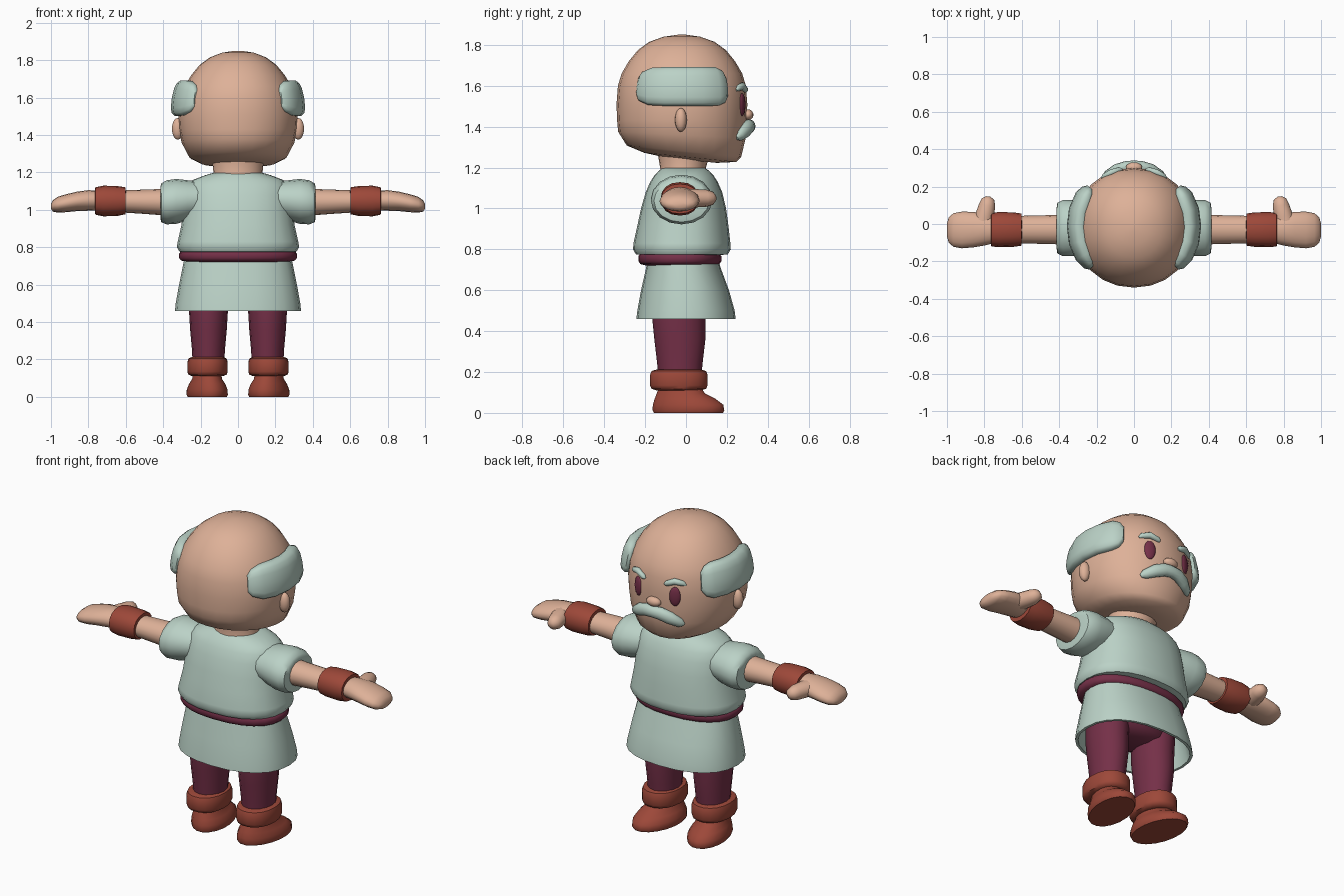
import bpy, bmesh, math
from mathutils import Vector, Matrix


def srgb(r, g, b):
    f = lambda c: (c / 255 / 12.92) if c < 10 else ((c / 255 + 0.055) / 1.055) ** 2.4
    return (f(r), f(g), f(b), 1)


def material(name, rgb):
    m = bpy.data.materials.new(name)
    m.diffuse_color = srgb(*rgb)
    return m


SKIN = material("skin", (222, 177, 152))
SAGE = material("pale sage", (187, 210, 199))
PLUM = material("plum", (117, 48, 72))
RUST = material("rust leather", (157, 72, 57))


def finish(name, bm, mat):
    bmesh.ops.recalc_face_normals(bm, faces=bm.faces)
    me = bpy.data.meshes.new(name)
    bm.to_mesh(me)
    bm.free()
    me.materials.append(mat)
    ob = bpy.data.objects.new(name, me)
    bpy.context.collection.objects.link(ob)
    return ob


def loft(name, rings, mat):
    """Skin a list of point rings and cap both ends."""
    bm = bmesh.new()
    vs = [[bm.verts.new(p) for p in r] for r in rings]
    n = len(rings[0])
    for a, b in zip(vs, vs[1:]):
        for i in range(n):
            j = (i + 1) % n
            bm.faces.new((a[i], a[j], b[j], b[i]))
    bm.faces.new(vs[0])
    bm.faces.new(vs[-1])
    return finish(name, bm, mat)


def oval(a, b, n=20, p=2.0):
    out = []
    for i in range(n):
        t = 2 * math.pi * i / n
        c, s = math.cos(t), math.sin(t)
        out.append((a * math.copysign(abs(c) ** (2 / p), c),
                    b * math.copysign(abs(s) ** (2 / p), s)))
    return out


def stack(name, rows, mat, cx=0, n=24, p=2.0, skew=0):
    """Upright loft, rows of (z, centre y, rx, ry[, tilt])."""
    rings = []
    for z, cy, rx, ry, *t in rows:
        k = t[0] if t else 0
        rings.append([(cx + u + skew * v, cy + v, z + k * v) for u, v in oval(rx, ry, n, p)])
    return loft(name, rings, mat)


def sideways(name, rows, mat, s, n=16, p=2.0):
    """Loft along x, rows of (x, centre y, centre z, ry, rz)."""
    rings = [[(s * x, cy + u, cz + v) for u, v in oval(ry, rz, n, p)]
             for x, cy, cz, ry, rz in rows]
    return loft(name, rings, mat)


def tube(name, rows, mat, n=10):
    """Tapered tube, rows of (x, y, z, flat radius, vertical radius)."""
    pts = [Vector(r[:3]) for r in rows]
    rings = []
    for i, r in enumerate(rows):
        t = (pts[min(i + 1, len(pts) - 1)] - pts[max(i - 1, 0)]).normalized()
        side = t.cross(Vector((0, 0, 1))).normalized()
        up = side.cross(t)
        rings.append([pts[i] + side * u + up * v for u, v in oval(r[3], r[4], n)])
    return loft(name, rings, mat)


def ball(name, loc, size, mat, turn=0):
    bm = bmesh.new()
    m = Matrix.Translation(loc) @ Matrix.Rotation(turn, 4, 'Z') @ Matrix.Diagonal((*size, 1))
    bmesh.ops.create_uvsphere(bm, u_segments=14, v_segments=10, radius=1, matrix=m)
    return finish(name, bm, mat)


# head and neck (the face looks towards +y)
stack("head", [(1.235, 0.03, 0.10, 0.12, -0.1), (1.25, 0.02, 0.20, 0.225, -0.1),
               (1.28, -0.01, 0.26, 0.28, -0.1), (1.36, -0.02, 0.302, 0.312, -0.05),
               (1.43, -0.02, 0.315, 0.317), (1.51, -0.02, 0.32, 0.32),
               (1.60, -0.02, 0.308, 0.313), (1.66, -0.02, 0.285, 0.295),
               (1.72, -0.02, 0.25, 0.26), (1.775, -0.02, 0.205, 0.215),
               (1.815, -0.02, 0.15, 0.16), (1.84, -0.02, 0.085, 0.09),
               (1.85, -0.02, 0.02, 0.02)], SKIN, n=24, p=2.1)
stack("neck", [(1.13, -0.015, 0.15, 0.13), (1.19, -0.015, 0.13, 0.11),
               (1.28, -0.01, 0.14, 0.13)], SKIN)

# face
ball("nose", (0, 0.302, 1.458), (0.045, 0.028, 0.027), SKIN)
half = [(0.16, 0.247, 1.345, 0.010, 0.010), (0.145, 0.262, 1.355, 0.022, 0.026),
        (0.095, 0.290, 1.382, 0.030, 0.036), (0.045, 0.306, 1.400, 0.030, 0.036)]
tube("moustache", [(-x, *r) for x, *r in half] + [(0, 0.312, 1.402, 0.028, 0.033)] + half[::-1],
     SAGE, 12)

for s, side in ((1, "right"), (-1, "left")):
    ball(side + "_eye", (s * 0.12, 0.274, 1.508), (0.032, 0.013, 0.056), PLUM, -s * 0.38)
    tube(side + "_eyebrow", [(s * 0.064, 0.291, 1.573, 0.006, 0.006),
                             (s * 0.075, 0.290, 1.580, 0.015, 0.015),
                             (s * 0.12, 0.276, 1.598, 0.017, 0.018),
                             (s * 0.16, 0.254, 1.588, 0.015, 0.015),
                             (s * 0.172, 0.246, 1.578, 0.006, 0.006)], SAGE)
    ball(side + "_ear", (s * 0.322, -0.025, 1.433), (0.032, 0.029, 0.058), SKIN)

    # curved side hair wrapped around the head
    rings = []
    for deg, h, w in ((-43, 0.045, 0.012), (-39, 0.072, 0.03), (-29, 0.093, 0.042),
                      (-15, 0.097, 0.046), (0, 0.097, 0.046), (15, 0.097, 0.046),
                      (29, 0.096, 0.042), (36, 0.08, 0.03), (40, 0.05, 0.012)):
        a = math.radians(deg)
        ring = []
        for u, v in oval(w, h, 14, 2.7):
            r = 0.308 + u - 0.17 * v
            ring.append((s * r * math.cos(a), -0.012 + 1.05 * r * math.sin(a), 1.597 + v))
        rings.append(ring)
    loft(side + "_hair", rings, SAGE)

    # sleeve, arm, wrist cuff, hand
    sideways(side + "_sleeve", [(0.18, -0.02, 1.06, 0.12, 0.09), (0.27, -0.02, 1.05, 0.14, 0.108),
                                (0.33, -0.022, 1.045, 0.15, 0.12), (0.38, -0.022, 1.04, 0.15, 0.118),
                                (0.41, -0.022, 1.037, 0.135, 0.104),
                                (0.415, -0.022, 1.037, 0.10, 0.085)], SAGE, s)
    sideways(side + "_arm", [(0.36, -0.03, 1.04, 0.08, 0.073), (0.5, -0.03, 1.043, 0.076, 0.065),
                             (0.64, -0.03, 1.045, 0.073, 0.058)], SKIN, s)
    sideways(side + "_wrist_cuff", [(0.6, -0.03, 1.048, 0.065, 0.055), (0.602, -0.03, 1.048, 0.086, 0.072),
                                    (0.645, -0.03, 1.047, 0.092, 0.08), (0.72, -0.03, 1.047, 0.094, 0.082),
                                    (0.763, -0.03, 1.047, 0.09, 0.073),
                                    (0.765, -0.03, 1.047, 0.06, 0.05)], RUST, s, p=2.2)
    sideways(side + "_hand", [(0.74, -0.03, 1.05, 0.07, 0.052), (0.80, -0.03, 1.05, 0.085, 0.055),
                              (0.86, -0.03, 1.045, 0.095, 0.052), (0.92, -0.032, 1.035, 0.098, 0.048),
                              (0.965, -0.032, 1.027, 0.09, 0.042), (0.99, -0.032, 1.02, 0.068, 0.03),
                              (1.0, -0.032, 1.018, 0.035, 0.012)], SKIN, s)
    tube(side + "_thumb", [(s * 0.82, -0.04, 1.05, 0.06, 0.045), (s * 0.80, 0.04, 1.05, 0.05, 0.045),
                           (s * 0.785, 0.10, 1.05, 0.044, 0.042), (s * 0.78, 0.132, 1.05, 0.034, 0.032),
                           (s * 0.778, 0.147, 1.05, 0.012, 0.012)], SKIN, 12)

    # trouser leg and boot
    stack(side + "_leg", [(0.18, -0.03, 0.085, 0.105), (0.25, -0.03, 0.088, 0.112),
                          (0.36, -0.03, 0.098, 0.125), (0.46, -0.035, 0.104, 0.13),
                          (0.62, -0.03, 0.11, 0.13)], PLUM, s * 0.158, 16)
    stack(side + "_boot_cuff", [(0.11, -0.035, 0.08, 0.11), (0.118, -0.035, 0.102, 0.135),
                                (0.135, -0.035, 0.108, 0.143), (0.185, -0.035, 0.108, 0.143),
                                (0.205, -0.035, 0.102, 0.135), (0.212, -0.035, 0.085, 0.11)],
          RUST, s * 0.163, 18, 2.2)
    stack(side + "_boot", [(0, 0.012, 0.104, 0.172), (0.012, 0.012, 0.11, 0.178),
                           (0.04, 0.01, 0.108, 0.175), (0.07, -0.005, 0.096, 0.15),
                           (0.095, -0.025, 0.08, 0.12), (0.13, -0.03, 0.074, 0.1)],
          RUST, s * 0.165, 18, skew=s * 0.12)

# trouser seat under the tunic
stack("hips", [(0.50, -0.03, 0.10, 0.08), (0.53, -0.03, 0.22, 0.13),
               (0.60, -0.02, 0.26, 0.14), (0.72, -0.02, 0.26, 0.14)], PLUM)

# tunic: bodice, belt and hollow skirt
stack("bodice", [(0.772, -0.02, 0.28, 0.19), (0.776, -0.02, 0.312, 0.225), (0.80, -0.02, 0.327, 0.239),
                 (0.83, -0.02, 0.322, 0.237), (0.92, -0.015, 0.302, 0.222),
                 (1.0, -0.012, 0.292, 0.208), (1.08, -0.01, 0.282, 0.187),
                 (1.13, -0.01, 0.268, 0.165), (1.16, -0.01, 0.24, 0.146),
                 (1.185, -0.01, 0.175, 0.122), (1.198, -0.012, 0.13, 0.105)], SAGE, p=2.3)
stack("belt", [(0.722, -0.03, 0.27, 0.17), (0.728, -0.03, 0.303, 0.193), (0.742, -0.03, 0.315, 0.203),
               (0.766, -0.03, 0.315, 0.203), (0.778, -0.03, 0.305, 0.195),
               (0.782, -0.03, 0.27, 0.17)], PLUM, p=2.3)
stack("skirt", [(0.75, -0.015, 0.285, 0.172), (0.70, -0.012, 0.295, 0.185),
                (0.60, -0.005, 0.315, 0.215), (0.50, 0, 0.333, 0.238), (0.46, 0, 0.337, 0.243),
                (0.46, 0, 0.322, 0.228), (0.60, -0.005, 0.298, 0.198),
                (0.71, -0.01, 0.275, 0.165)], SAGE, p=2.3)

# smooth shading with crisp edges kept
bpy.ops.object.select_all(action='SELECT')
bpy.context.view_layer.objects.active = bpy.data.objects["head"]
bpy.ops.object.shade_smooth_by_angle(angle=math.radians(50))
